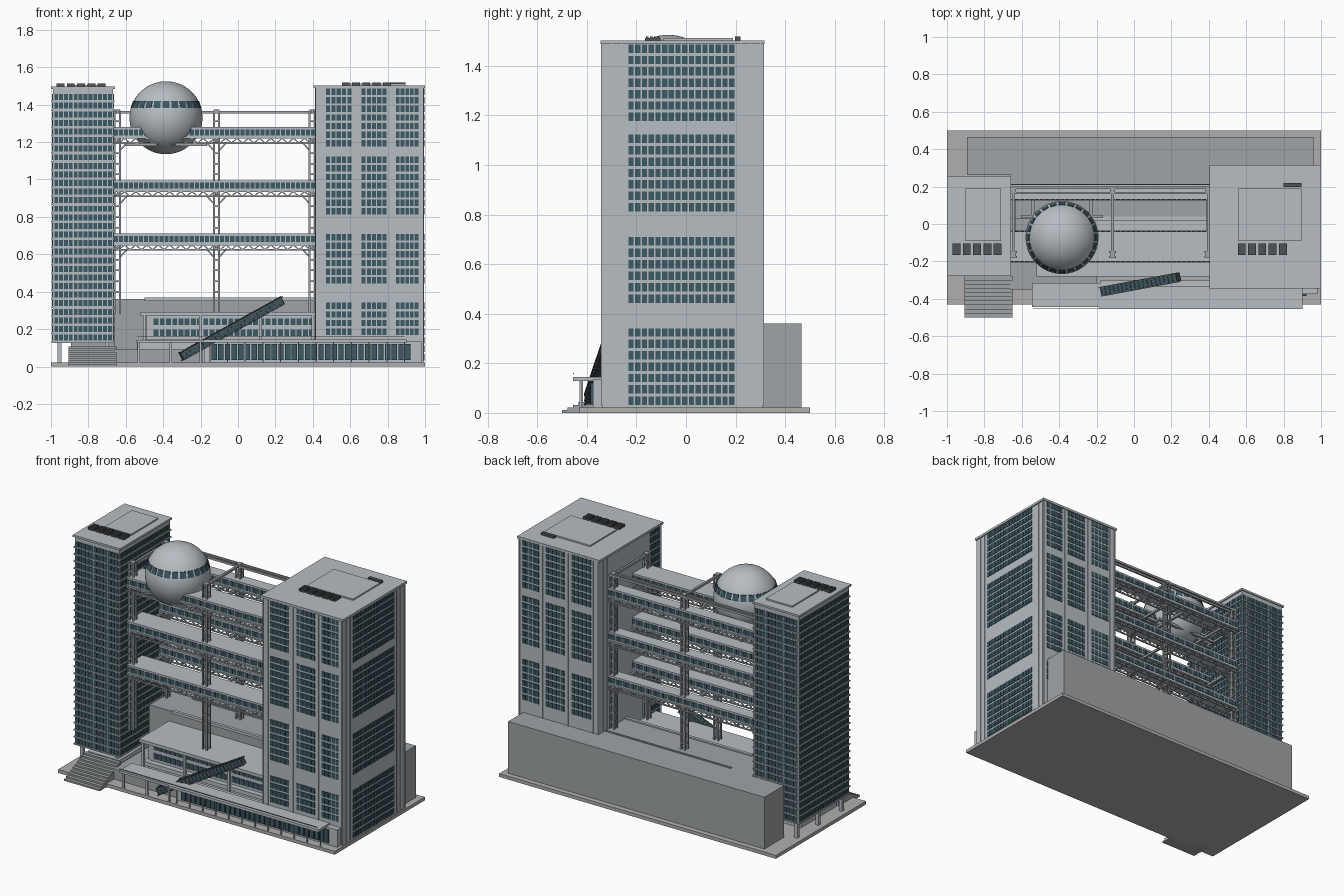
import bpy, math
from mathutils import Vector

if "Cube" in bpy.data.objects:
    bpy.data.objects.remove(bpy.data.objects["Cube"])


def mat(name, r, g, b):
    m = bpy.data.materials.new(name)
    m.diffuse_color = (r, g, b, 1)
    m.use_nodes = True
    m.node_tree.nodes["Principled BSDF"].inputs["Base Color"].default_value = m.diffuse_color
    return m


WALL = mat("pale_panel", .47, .51, .54)
DARK = mat("grey_panel", .35, .37, .38)
BASE = mat("paving", .44, .43, .42)
GLASS = mat("glass", .045, .10, .125)
STEEL = mat("steel", .36, .38, .40)
UNIT = mat("roof_unit", .08, .085, .09)
QUADS = [(0, 2, 3, 1), (4, 5, 7, 6), (0, 1, 5, 4), (2, 6, 7, 3), (0, 4, 6, 2), (1, 3, 7, 5)]


class Part:
    """Collects boxes and bars into one mesh object."""
    def __init__(self, name, material):
        self.name, self.m, self.v, self.f = name, material, [], []

    def add(self, pts):
        n = len(self.v)
        self.v += pts
        self.f += [tuple(n + i for i in q) for q in QUADS]

    def box(self, x0, x1, y0, y1, z0, z1):
        self.add([(x, y, z) for z in (z0, z1) for y in (y0, y1) for x in (x0, x1)])
        return self

    def bar(self, p, q, w, h=None):
        p, q = Vector(p), Vector(q)
        h = (h or w) / 2
        d = q - p
        rot = d.to_track_quat('Y', 'Z')
        self.add([tuple(p + rot @ Vector((x, y, z))) for z in (-h, h)
                  for y in (0, d.length) for x in (-w / 2, w / 2)])
        return self

    def panes(self, axis, at, a0, a1, n, rows, h, t=.004, fill=.78):
        """Rows of n panes on the plane axis=at, spanning a0..a1."""
        s = (a1 - a0) / n
        for z in rows:
            for i in range(n):
                c = a0 + (i + .5) * s
                l, r = c - s * fill / 2, c + s * fill / 2
                if axis == 'x':
                    self.box(at - t, at + t, l, r, z - h / 2, z + h / 2)
                else:
                    self.box(l, r, at - t, at + t, z - h / 2, z + h / 2)
        return self

    def done(self):
        me = bpy.data.meshes.new(self.name)
        me.from_pydata(self.v, [], self.f)
        me.materials.append(self.m)
        ob = bpy.data.objects.new(self.name, me)
        bpy.context.collection.objects.link(ob)
        return ob


# ground plate and front stairs
Part("ground_plate", BASE).box(-1, 1, -.43, .5, 0, .022).done()
stairs = Part("entrance_stairs", DARK)
for i in range(10):
    stairs.box(-.907, -.65, -.5 + i * .022, -.278, i * .0108, (i + 1) * .0108)
stairs.done()

# right tower: body, roof cap, ribs, floor lines
Part("right_tower", WALL).box(.415, .992, -.338, .31, .022, 1.49).done()
Part("right_tower_cap", WALL).box(.405, 1, -.345, .316, 1.488, 1.503).done()
rows = [.049 + .0459 * i for i in range(7)] + [.461 + .0462 * i for i in range(6)]
rows += [.83 + .0459 * i for i in range(7)] + [1.194 + .0459 * i for i in range(7)]
glass = Part("right_tower_windows", GLASS)
groups = [(.467, .61), (.658, .797), (.842, .967)]
glass.panes('x', .992, -.235, .198, 16, rows, .034)
for y in (-.338, .31):
    for a, b in groups:
        glass.panes('y', y, a, b, 5, rows[4 if y > 0 else 3:], .034)
glass.panes('x', .415, -.32, -.22, 4, rows[3:], .034)
glass.done()
ribs = Part("right_tower_ribs", WALL)
for x in (.418, .455, .635, .82, .985):
    for y in (-.338, .31):
        ribs.box(x - .003, x + .003, y - .004, y + .004, .03, 1.488)
for y in (-.3, -.26, .22, .26, .3):
    for x in (.415, .992):
        ribs.box(x - .003, x + .003, y - .002, y + .002, .03, 1.488)
ribs.done()

# left tower: body raised on columns, wrapped in windows
Part("left_tower", WALL).box(-.99, -.667, -.27, .25, .125, 1.487).done()
Part("left_tower_cap", WALL).box(-1, -.658, -.278, .257, 1.484, 1.497).done()
lrows = [.155 + .0459 * i for i in range(29)]
glass = Part("left_tower_windows", GLASS)
ledges = Part("left_tower_ledges", WALL)
for y in (-.27, .25):
    glass.panes('y', y, -.985, -.672, 12, lrows, .032)
for x in (-.99, -.667):
    glass.panes('x', x, -.265, .245, 19, lrows, .032)
for z in lrows:
    ledges.box(-.996, -.661, -.276, .256, z - .027, z - .019)
glass.done()
ledges.done()
legs = Part("left_tower_columns", WALL)
for x in (-.955, -.7):
    for y in (-.24, 0, .22):
        legs.box(x - .011, x + .011, y - .011, y + .011, .02, .13)
legs.box(-.9, -.67, -.27, .1, .02, .108)
legs.done()

# roof plant on both towers
for name, a, b, u0, z in (("left", -.9, -.71, -.97, 1.497), ("right", .56, .895, .555, 1.503)):
    Part(name + "_roof_panel", WALL).box(a, b, -.09, .19, z - .005, z + .009).done()
    units = Part(name + "_roof_units", UNIT)
    for i in range(5):
        x = u0 + i * .055
        units.box(x, x + .042, -.165, -.103, z - .005, z + .01)
        for k in range(4):
            units.box(x, x + .042, -.162 + k * .016, -.152 + k * .016, z, z + .016)
    if name == "right":
        units.box(.8, .895, .197, .22, z - .005, z + .015)
    units.done()

# podium blocks
back = Part("rear_block", DARK).box(-.893, .96, .262, .465, .02, .36)
back.box(-.66, .42, .03, .465, .02, .36).box(-.66, -.2, -.35, .04, .02, .09).done()
Part("rear_roof_strip", STEEL).box(-.5, .41, .24, .25, .355, .367).done()
terrace = Part("terrace_block", WALL).box(-.49, .42, -.225, .04, .02, .28)
terrace.box(-.52, .42, -.28, .035, .272, .292).box(-.5, .415, .02, .04, .35, .368)
terrace.box(-.51, .42, -.26, -.2, .12, .145)
for x in (-.5, -.2, .12, .4):
    terrace.box(x - .008, x + .008, -.272, -.256, .02, .275)
terrace.done()
Part("terrace_windows", GLASS).panes('y', -.226, -.455, .41, 26, (.18, .24), .036).done()

# low front building with canopy
low = Part("front_hall", WALL).box(-.18, .98, -.375, -.3, .02, .135)
low.box(-.185, .9, -.455, -.335, .128, .145).box(-.545, -.18, -.445, -.315, .128, .143)
for x in (-.53, -.36, -.2):
    low.box(x - .006, x + .006, -.43, -.418, .02, .13)
low.box(-.54, -.19, -.335, -.315, .02, .13)
for i in range(12):
    x = -.15 + i * .0945
    low.box(x - .003, x + .003, -.422, -.416, .02, .13)
low.done()
Part("front_hall_windows", GLASS).panes('y', -.377, -.145, .925, 30, (.078,), .085, .008, .8).done()
Part("canopy_rail", STEEL).box(-.54, .89, -.455, -.451, .157, .161).done()

# sloping escalator tube with ribs
p, q = Vector((-.3, -.385, .055)), Vector((.235, -.285, .352))
Part("escalator_tube", GLASS).bar(p, q, .042, .04).done()
ribs = Part("escalator_ribs", UNIT)
d = (q - p) / 24
for i in range(25):
    ribs.bar(p + d * i - d * .1, p + d * i + d * .1, .048, .046)
for s in (-.023, .023):
    for z in (-.022, .022):
        o = Vector((-d.y, d.x, 0)).normalized() * s + Vector((0, 0, z))
        ribs.bar(p + o, q + o, .006)
ribs.done()

# sky bridges: two corridors on each of three levels, with trusses below
bridge, bglass = Part("sky_bridges", WALL), Part("sky_bridge_windows", GLASS)
truss = Part("bridge_trusses", STEEL)
X0, X1 = -.667, .416
for zt in (.71, .995, 1.28):
    for y0, y1 in ((-.2, -.04), (.13, .21)):
        bridge.box(X0, X1, y0, y1, zt - .058, zt)
        bridge.box(X0, X1, y0 - .005, y1 + .005, zt - .062, zt - .054)
        zc = zt - .085
        for y in (y0, y1):
            bglass.panes('y', y, X0, X1, 40, (zt - .028,), .032, .003, .8)
            truss.bar((X0, y, zc), (X1, y, zc), .008)
            n = 36
            s = (X1 - X0) / n
            for i in range(n):
                a, b = (zc, zt - .06) if i % 2 else (zt - .06, zc)
                truss.bar((X0 + i * s, y, a), (X0 + (i + 1) * s, y, b), .006)
        for i in range(10):
            x = X0 + (i + .5) * (X1 - X0) / 10
            truss.bar((x, y0, zc), (x, y1, zc), .006)
    # cross links between the two corridors
    for x in (-.64, -.115, .395):
        truss.bar((x, -.2, zt - .07), (x, .2, zt - .07), .014)
bridge.done()
bglass.done()

# lattice masts, knee braces and top frame
masts = Part("lattice_masts", STEEL)
for x in (-.645, -.115, .397):
    for y, zb in ((-.163, .28), (.18, .35)):
        for dx in (-.014, .014):
            for dy in (-.014, .014):
                masts.box(x + dx - .005, x + dx + .005, y + dy - .005, y + dy + .005, zb, 1.37)
        for k in range(18):
            z = .4 + k * .057
            masts.box(x - .014, x + .014, y - .017, y + .017, z - .004, z + .004)
        for zt in (.71, .995, 1.28):
            for s in (-1, 1):
                if X0 < x + s * .06 < X1:
                    truss.bar((x + s * .014, y, zt - .125), (x + s * .055, y, zt - .08), .008)
    masts.bar((x, -.175, 1.36), (x, .195, 1.36), .014)
for y in (.166, .194):
    masts.bar((X0, y, 1.36), (X1, y, 1.36), .012, .014)
masts.done()
truss.done()

# observation sphere, window band and cradle
C, R = Vector((-.385, -.072, 1.33)), .195
bpy.ops.mesh.primitive_uv_sphere_add(segments=64, ring_count=32, radius=R, location=C)
ball = bpy.context.object
ball.name = "observation_sphere"
ball.data.materials.append(WALL)
bpy.ops.object.shade_smooth_by_angle()
band = Part("sphere_windows", GLASS)
for i in range(24):
    c = []
    for r, dz in ((.184, .052), (.172, .09)):
        for dr in (-.008, .006):
            for da in (-.1, .1):
                a = i * math.tau / 24 + da
                c.append(tuple(C + Vector(((r + dr) * math.cos(a), (r + dr) * math.sin(a), dz))))
    band.add([c[k] for k in (1, 0, 3, 2, 5, 4, 7, 6)])
band.done()
cradle = Part("sphere_cradle", STEEL)
for y in (-.185, .04):
    cradle.box(-.605, -.165, y - .009, y + .009, 1.178, 1.194)
for x in (-.54, -.23):
    cradle.box(x - .008, x + .008, -.2, .2, 1.18, 1.194)
cradle.done()
